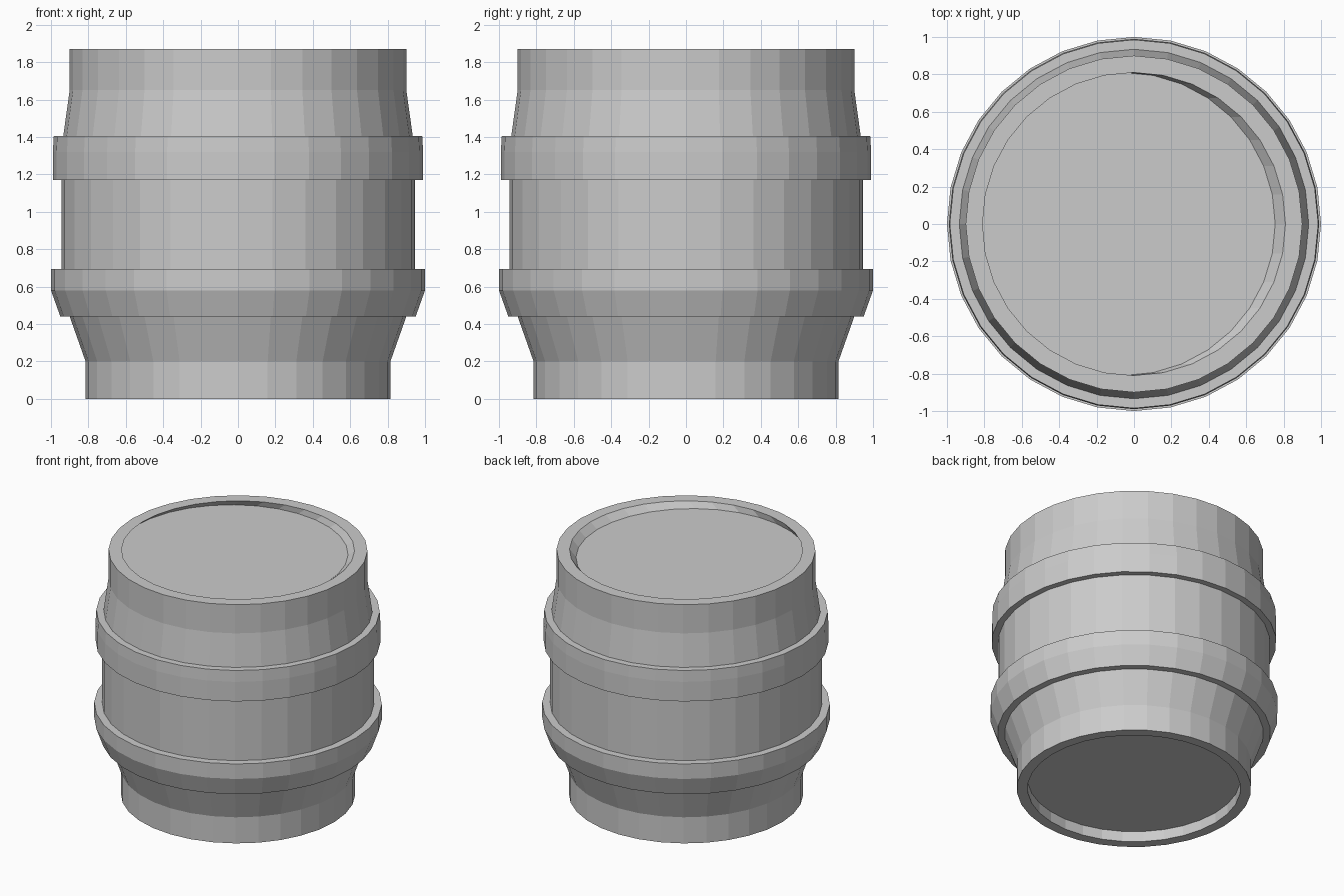
import bpy, bmesh
from math import cos, sin, tau

cube = bpy.data.objects.get("Cube")
if cube:
    bpy.data.objects.remove(cube)

SIDES = 32

# Single plain grey
grey = bpy.data.materials.new("plain grey")
grey.use_nodes = True
colour = (0.6, 0.6, 0.6, 1)
grey.diffuse_color = colour
grey.node_tree.nodes["Principled BSDF"].inputs["Base Color"].default_value = colour


def lathe(name, profile, cap=False):
    """Spin (radius, z, x offset) points; cap closes both ends."""
    bm = bmesh.new()
    rings = []
    for r, z, dx in profile:
        rings.append([bm.verts.new((r * cos(tau * i / SIDES) + dx,
                                    r * sin(tau * i / SIDES), z))
                      for i in range(SIDES)])
    for a, b in zip(rings, rings[1:]):
        for i in range(SIDES):
            j = (i + 1) % SIDES
            bm.faces.new((a[i], a[j], b[j], b[i]))
    if cap:
        bm.faces.new(rings[0][::-1])
        bm.faces.new(rings[-1])
    mesh = bpy.data.meshes.new(name)
    bm.to_mesh(mesh)
    bm.free()
    mesh.materials.append(grey)
    obj = bpy.data.objects.new(name, mesh)
    bpy.context.collection.objects.link(obj)
    return obj


# Barrel shell: recessed underside, foot, belly, neck, rim, off-centre lid recess
lathe("barrel_body", [
    (0.74, 0.08, 0), (0.74, 0, 0),
    (0.815, 0, 0), (0.815, 0.2, 0),
    (0.9, 0.44, 0), (0.945, 0.62, 0), (0.945, 1.28, 0),
    (0.935, 1.4, 0), (0.9, 1.65, 0), (0.9, 1.87, 0),
    (0.81, 1.87, 0), (0.81, 1.825, -0.055),
], cap=True)

# Hoops round the belly, their ends meeting the shell
lathe("lower_hoop", [
    (0.89, 0.44, 0), (0.95, 0.44, 0), (1.0, 0.58, 0),
    (1.0, 0.695, 0), (0.94, 0.695, 0),
])
lathe("upper_hoop", [
    (0.94, 1.17, 0), (0.99, 1.17, 0), (0.99, 1.32, 0),
    (0.985, 1.405, 0), (0.93, 1.405, 0),
])
